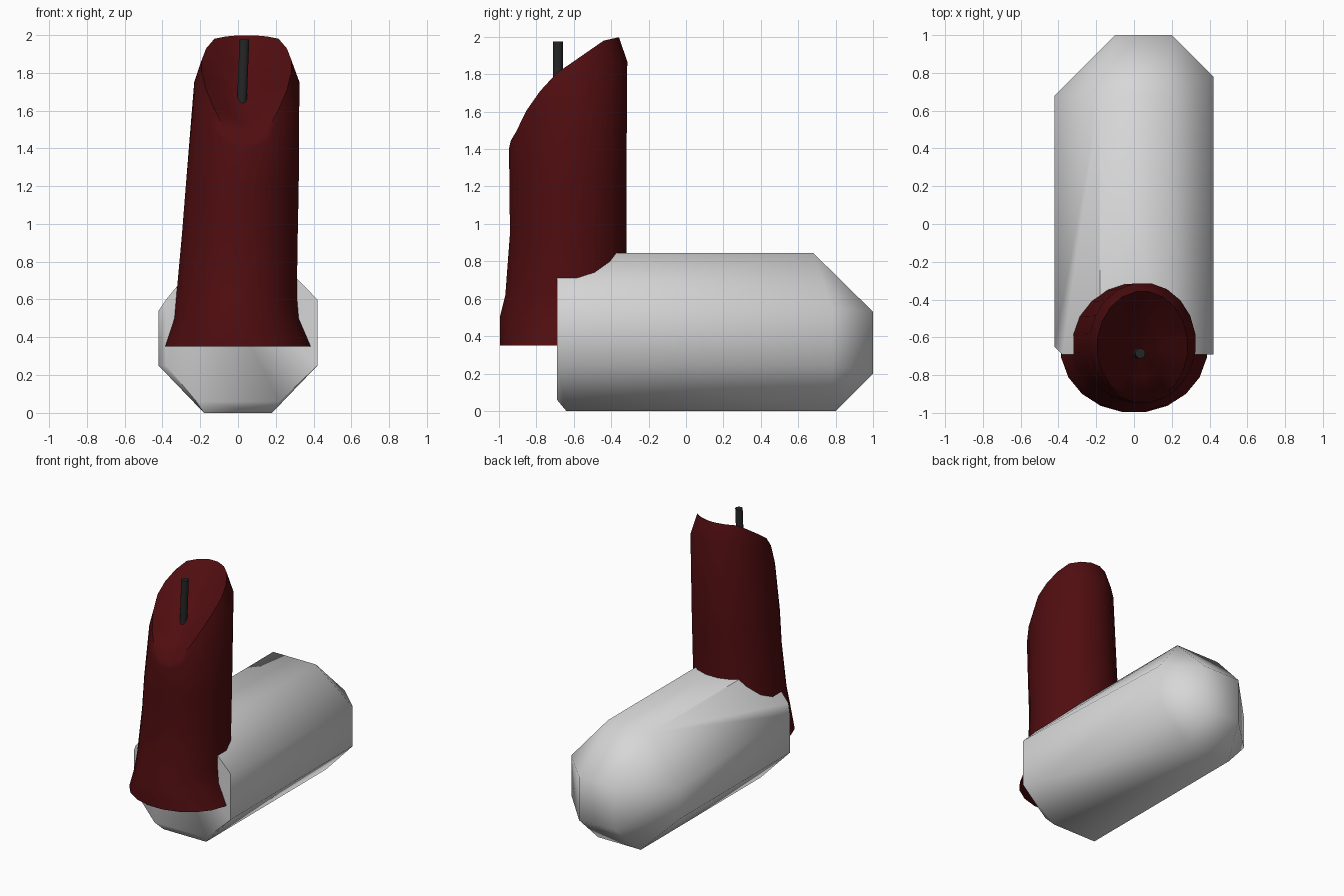
import bpy, bmesh, math
from mathutils import Vector

if "Cube" in bpy.data.objects:
    bpy.data.objects.remove(bpy.data.objects["Cube"])


def material(name, rgb):
    m = bpy.data.materials.new(name)
    m.diffuse_color = (*rgb, 1)
    m.use_nodes = True
    m.node_tree.nodes["Principled BSDF"].inputs["Base Color"].default_value = m.diffuse_color
    return m


GREY = material("pale_grey", (0.68, 0.68, 0.68))
RED = material("dark_red_wax", (0.08, 0.004, 0.005))
BLACK = material("wick_black", (0.018, 0.02, 0.02))


def finish(name, bm, mat, angle):
    bmesh.ops.recalc_face_normals(bm, faces=bm.faces)
    me = bpy.data.meshes.new(name)
    bm.to_mesh(me)
    bm.free()
    me.materials.append(mat)
    ob = bpy.data.objects.new(name, me)
    bpy.context.collection.objects.link(ob)
    bpy.ops.object.select_all(action='DESELECT')
    ob.select_set(True)
    bpy.context.view_layer.objects.active = ob
    bpy.ops.object.shade_smooth_by_angle(angle=math.radians(angle))
    return ob


def lerp_table(table, t):
    for (a, za), (b, zb) in zip(table, table[1:]):
        if t <= b:
            return za + (zb - za) * max(0, (t - a) / (b - a))
    return table[-1][1]


# Low-poly base: hull of a chamfered block
pts = []
for s in (-1, 1):
    side_top = 0.6 if s > 0 else 0.54
    front_y = -0.69 if s > 0 else -0.65
    back_y = 0.78 if s > 0 else 0.68
    back_x = 0.2 if s > 0 else -0.1
    pts += [(0.18 * s, -0.64, 0), (0.18 * s, 0.8, 0),
            (0.22 * s, -0.69, 0.06),
            (0.18 * s, -0.69, 0.845), (0.18 * s, 0.68, 0.845),
            (0.38 * s, -0.69, 0.25), (0.38 * s, -0.69, 0.6),
            (0.42 * s, front_y, 0.25), (0.42 * s, front_y, side_top),
            (0.42 * s, back_y, 0.25), (0.42 * s, back_y, side_top - 0.05),
            (back_x, 1.0, 0.2), (back_x, 1.0, 0.53)]
bm = bmesh.new()
for p in pts:
    bm.verts.new(p)
hull = bmesh.ops.convex_hull(bm, input=bm.verts)
bmesh.ops.delete(bm, geom=[v for v in bm.verts if not v.link_faces], context='VERTS')
finish("holder_base", bm, GREY, 50)

# Candle: stacked rings, slanted rim, dished top
N = 20
RINGS = [  # z, x min, x max, y min, y max
    (0.35, -0.39, 0.39, -1.00, -0.31),
    (0.50, -0.34, 0.325, -1.00, -0.31),
    (0.62, -0.33, 0.315, -0.97, -0.31),
    (0.95, -0.30, 0.32, -0.945, -0.315),
    (1.20, -0.28, 0.325, -0.948, -0.315)]
WALL = [(-0.95, 1.40), (-0.85, 1.53), (-0.63, 1.73), (-0.31, 1.87)]
RIM = [(-0.94, 1.44), (-0.88, 1.54), (-0.84, 1.64), (-0.78, 1.71),
       (-0.7, 1.80), (-0.44, 1.98), (-0.35, 2.0)]


def ellipse(x0, x1, y0, y1):
    for i in range(N):
        a = 2 * math.pi * (i + 0.5) / N
        yield ((x0 + x1) / 2 + (x1 - x0) / 2 * math.cos(a),
               (y0 + y1) / 2 + (y1 - y0) / 2 * math.sin(a))


loops = [[Vector((x, y, z)) for x, y in ellipse(*r)] for z, *r in RINGS]
loops.append([Vector((x, y, lerp_table(WALL, y)))
              for x, y in ellipse(-0.235, 0.328, -0.95, -0.31)])
rim = [Vector((x, y, lerp_table(RIM, y)))
       for x, y in ellipse(-0.195, 0.285, -0.94, -0.355)]
loops.append(rim)
dish = Vector((0.03, -0.67, 1.68))
loops.append([p.lerp(dish, 0.45) - Vector((0, 0, 0.02)) for p in rim])

bm = bmesh.new()
rows = [[bm.verts.new(p) for p in loop] for loop in loops]
for lo, hi in zip(rows, rows[1:]):
    for i in range(N):
        j = (i + 1) % N
        bm.faces.new((lo[i], lo[j], hi[j], hi[i]))
bm.faces.new(rows[0])
tip = bm.verts.new(dish)
for i in range(N):
    bm.faces.new((rows[-1][i], rows[-1][(i + 1) % N], tip))
finish("candle", bm, RED, 50)

# Wick: thin, slightly leaning cylinder
bm = bmesh.new()
bmesh.ops.create_cone(bm, cap_ends=True, segments=10, radius1=0.027,
                      radius2=0.027, depth=0.34)
for v in bm.verts:
    v.co += Vector((0.027 + v.co.z * 0.04, -0.685, 1.805))
finish("wick", bm, BLACK, 40)
